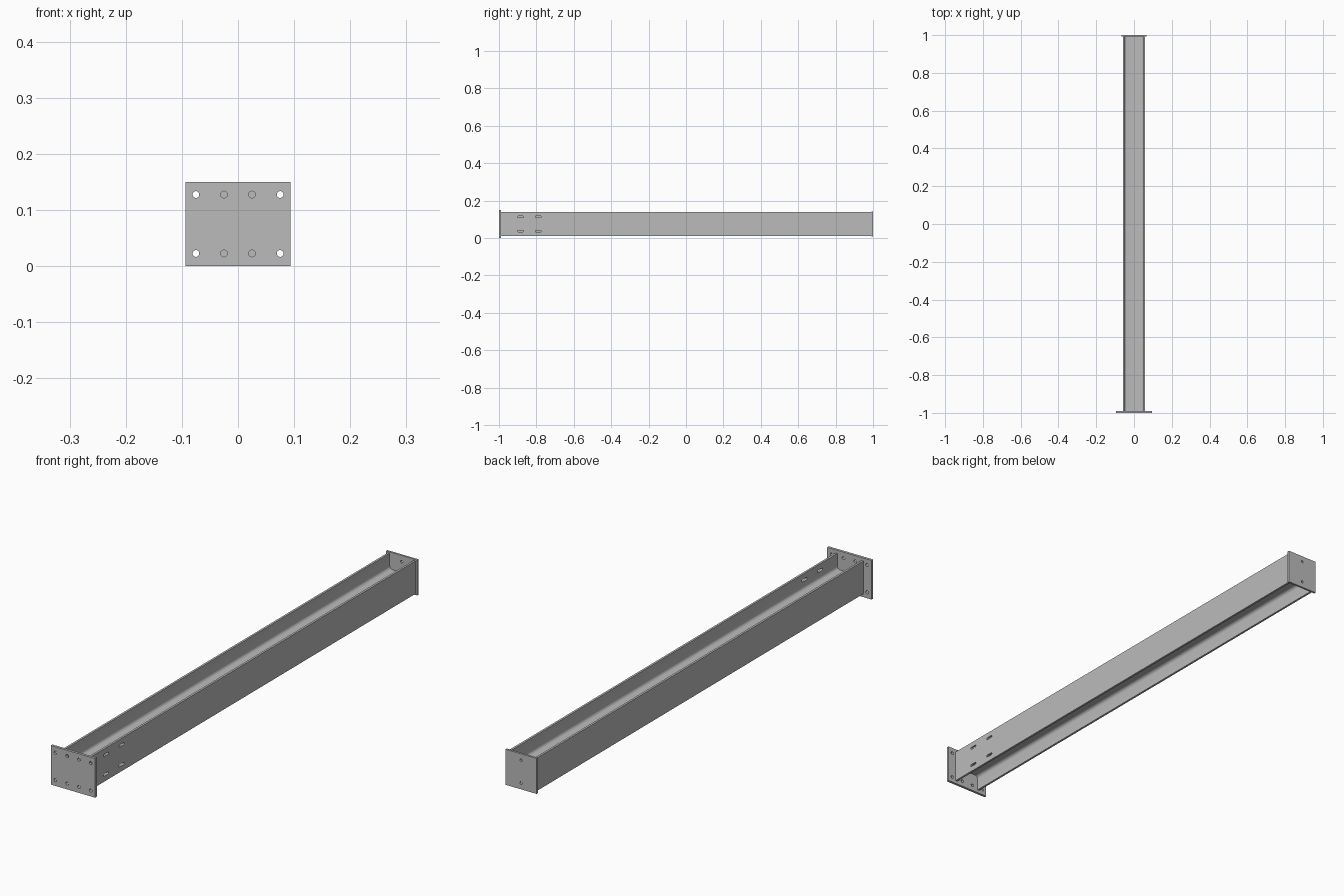
import bpy
import bmesh
from math import pi, cos, sin, radians
from mathutils import Matrix, Vector

cube = bpy.data.objects.get("Cube")
if cube:
    bpy.data.objects.remove(cube, do_unlink=True)

MID_Z = 0.075
HALF_LEN = 1.0
FRONT_THICK, BACK_THICK = 0.01, 0.008

steel = bpy.data.materials.new("steel_grey")
steel.use_nodes = True
GREY = (0.5, 0.5, 0.5, 1)
steel.diffuse_color = GREY
steel.node_tree.nodes["Principled BSDF"].inputs["Base Color"].default_value = GREY


def prism(name, outline, axis, start, end):
    """Extrude a 2D outline: along 'y' from (x, z) points, along 'x' from (y, z)."""
    def place(p, d):
        return (p[0], d, p[1]) if axis == "y" else (d, p[0], p[1])
    bm = bmesh.new()
    face = bm.faces.new([bm.verts.new(place(p, start)) for p in outline])
    new = bmesh.ops.extrude_face_region(bm, geom=[face])["geom"]
    shift = Vector(place((0, 0), end - start))
    bmesh.ops.translate(bm, verts=[v for v in new if isinstance(v, bmesh.types.BMVert)], vec=shift)
    bmesh.ops.recalc_face_normals(bm, faces=bm.faces)
    mesh = bpy.data.meshes.new(name)
    bm.to_mesh(mesh)
    bm.free()
    mesh.materials.append(steel)
    obj = bpy.data.objects.new(name, mesh)
    bpy.context.collection.objects.link(obj)
    return obj


def rectangle(half_w, half_h):
    return [(sx * half_w, MID_Z + sz * half_h) for sx, sz in ((-1, -1), (1, -1), (1, 1), (-1, 1))]


def slot(u, z, radius, stretch=0.0, steps=16):
    """Round hole outline, or a slot when stretched along its first axis."""
    points = []
    for i in range(steps):
        a = 2 * pi * (i + 0.5) / steps
        side = 1 if cos(a) > 0 else -1
        points.append((u + side * stretch + radius * cos(a), z + radius * sin(a)))
    return points


def cut(obj, outlines, axis, start, end):
    """Cut every outline through the part, then bake the result."""
    cutters = []
    for outline in outlines:
        cutter = prism("hole_cutter", outline, axis, start, end)
        cutter.hide_render = True
        mod = obj.modifiers.new("hole", "BOOLEAN")
        mod.operation, mod.solver, mod.object = "DIFFERENCE", "EXACT", cutter
        cutters.append(cutter)
    bpy.context.view_layer.update()
    evaluated = obj.evaluated_get(bpy.context.evaluated_depsgraph_get())
    baked = bpy.data.meshes.new_from_object(evaluated)
    obj.modifiers.clear()
    obj.data = baked
    for cutter in cutters:
        bpy.data.objects.remove(cutter, do_unlink=True)


# H-section beam: upright flanges, level web, rounded inner corners
HALF_W, HALF_H, FLANGE, WEB, FILLET = 0.059, 0.063, 0.0083, 0.0027, 0.0125
inner = HALF_W - FLANGE
quarter = [(inner - FILLET + FILLET * cos(a), WEB + FILLET - FILLET * sin(a))
           for a in [pi / 2 * (1 - i / 5) for i in range(6)]]
quarter += [(inner, HALF_H), (HALF_W, HALF_H)]
half = quarter + [(x, -z) for x, z in reversed(quarter)]
section = half + [(-x, -z) for x, z in half]
beam = prism("beam", [(x, z + MID_Z) for x, z in section], "y",
             -HALF_LEN + FRONT_THICK, HALF_LEN - BACK_THICK)
slots = [slot(y, MID_Z + dz, 0.0045, 0.011) for y in (-0.885, -0.79) for dz in (-0.038, 0.038)]
cut(beam, slots, "x", inner - 0.01, HALF_W + 0.01)

# Wide front end plate with two rows of bolt holes
front_plate = prism("front_plate", rectangle(0.094, 0.075), "y", -HALF_LEN, -HALF_LEN + FRONT_THICK)
bolts = [slot(x, MID_Z + dz, 0.006)
         for x in (-0.075, -0.025, 0.025, 0.075) for dz in (-0.0525, 0.0525)]
cut(front_plate, bolts, "y", -HALF_LEN - 0.01, -HALF_LEN + FRONT_THICK + 0.01)

# Narrow back end plate with two holes on its centre line
back_plate = prism("back_plate", rectangle(0.066, 0.068), "y", HALF_LEN - BACK_THICK, HALF_LEN)
cut(back_plate, [slot(0, MID_Z + dz, 0.005) for dz in (-0.044, 0.044)], "y",
    HALF_LEN - BACK_THICK - 0.01, HALF_LEN + 0.01)

# Smooth the round corners and holes, keep the edges crisp
bpy.ops.object.select_all(action="DESELECT")
for part in (beam, front_plate, back_plate):
    part.select_set(True)
bpy.context.view_layer.objects.active = beam
bpy.ops.object.shade_smooth_by_angle(angle=radians(30))
